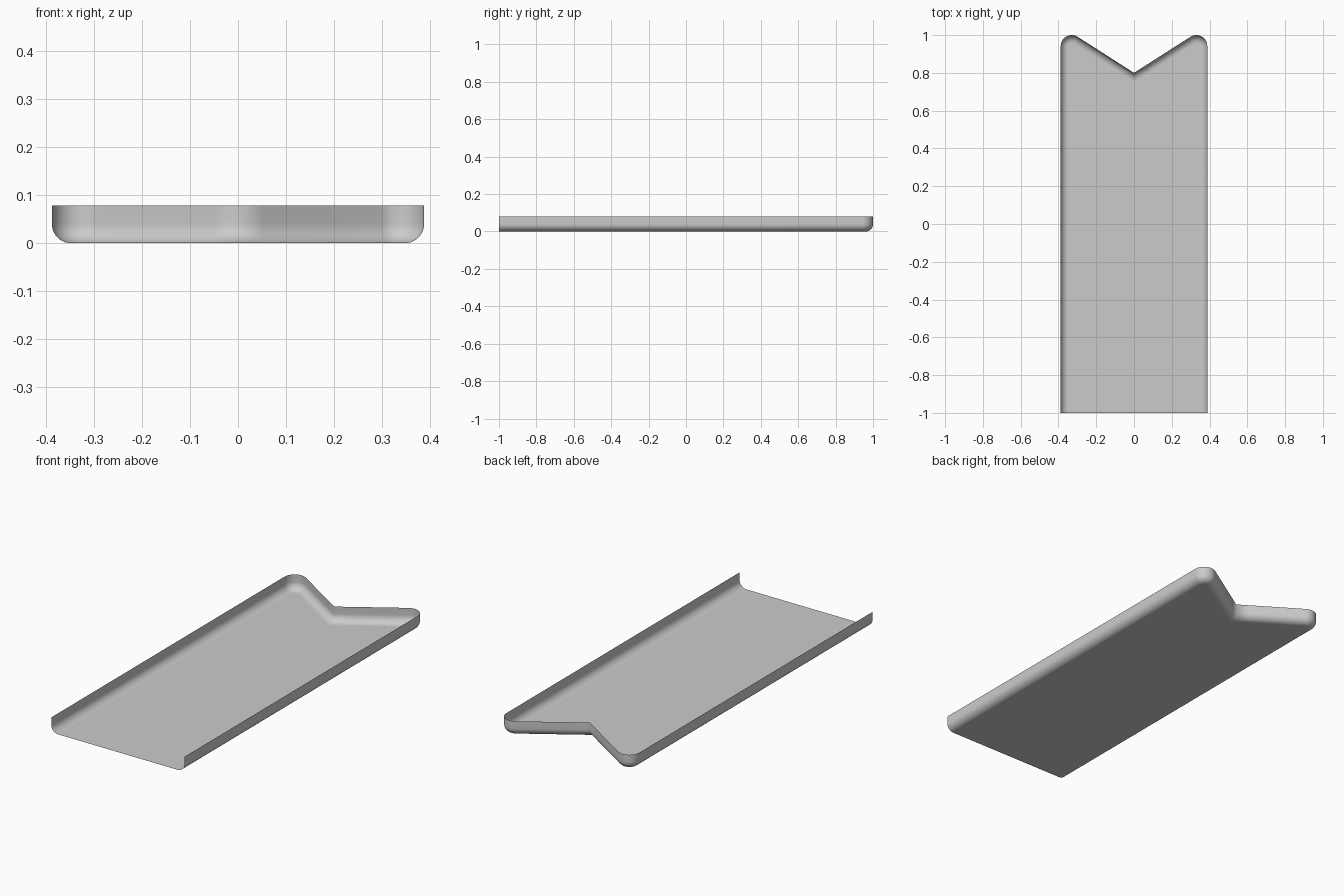
import bpy, bmesh, math

if "Cube" in bpy.data.objects:
    bpy.data.objects.remove(bpy.data.objects["Cube"])

HALF_W, HEIGHT = 0.388, 0.079     # half width and wall height
CORNER_R, FLOOR_R = 0.058, 0.04   # plan corner radius and floor fillet radius
NOTCH_Y, SLOPE = 0.80, 0.64       # bottom of the V notch and slope of its sides
CX, CY = HALF_W - CORNER_R, 1 - CORNER_R
ANGLE = math.pi / 2 + math.atan(SLOPE)   # direction across the notch side


def outline(d):
    """Open plan outline, moved inward by d, from front right to front left."""
    apex = NOTCH_Y - d * math.sqrt(1 + SLOPE ** 2)
    half = [(HALF_W - d, -1), (HALF_W - d, 0)]
    r = CORNER_R - d
    for i in range(17):
        a = ANGLE * i / 16
        half.append((CX + r * math.cos(a), CY + r * math.sin(a)))
    half += [(x, apex + SLOPE * x) for x in (0.16, 0.05)]
    return half + [(0, apex)] + [(-x, y) for x, y in reversed(half)]


# Wall section: straight wall, quarter-round fillet, then a flat rim of the floor
section = [(0, HEIGHT), (0, (HEIGHT + FLOOR_R) / 2)]
for i in range(11):
    a = math.pi / 2 * i / 10
    section.append((FLOOR_R * (1 - math.cos(a)), FLOOR_R * (1 - math.sin(a))))
section.append((0.05, 0))

bm = bmesh.new()
loops = [[bm.verts.new((x, y, z)) for x, y in outline(d)] for d, z in section]
for upper, lower in zip(loops, loops[1:]):
    for i in range(len(upper) - 1):
        bm.faces.new((upper[i], upper[i + 1], lower[i + 1], lower[i]))

# Flat floor, open at the front
floor = bm.faces.new(loops[-1])
bm.normal_update()
if floor.normal.z < 0:
    bmesh.ops.reverse_faces(bm, faces=bm.faces)
bmesh.ops.triangulate(bm, faces=[floor])
for f in bm.faces:
    f.smooth = True

mesh = bpy.data.meshes.new("notched_tray")
bm.to_mesh(mesh)
bm.free()
tray = bpy.data.objects.new("notched_tray", mesh)
bpy.context.collection.objects.link(tray)

grey = bpy.data.materials.new("light_grey")
grey.diffuse_color = (0.6, 0.6, 0.6, 1)
grey.use_nodes = True
grey.node_tree.nodes["Principled BSDF"].inputs["Base Color"].default_value = grey.diffuse_color
mesh.materials.append(grey)
